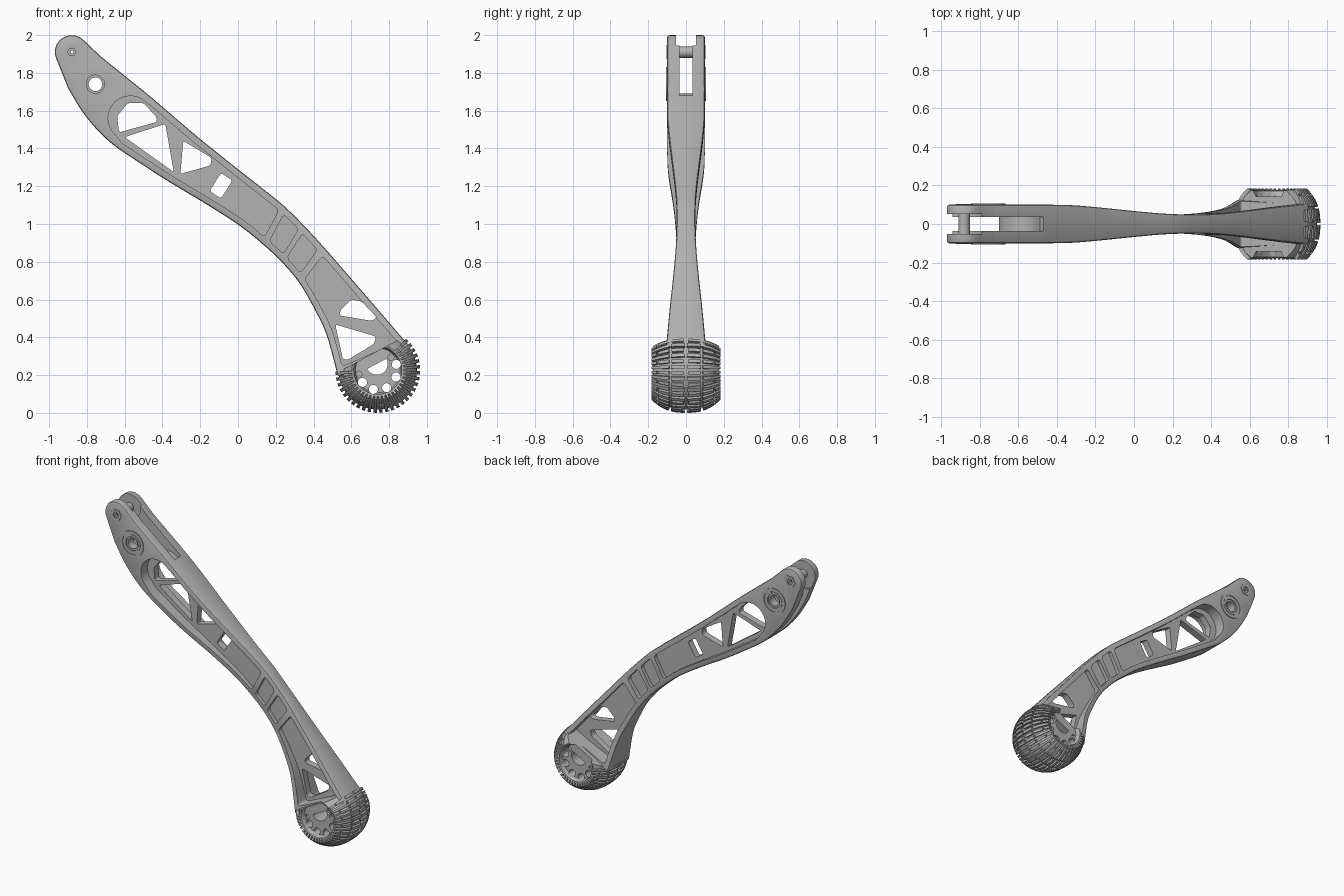
import bpy, bmesh
from math import sin, cos, pi, radians, atan2
from mathutils import Vector

if "Cube" in bpy.data.objects:
    bpy.data.objects.remove(bpy.data.objects["Cube"])

grey = bpy.data.materials.new("plain_grey")
grey.use_nodes = True
grey.diffuse_color = (0.45, 0.45, 0.45, 1)
grey.node_tree.nodes["Principled BSDF"].inputs["Base Color"].default_value = (0.45, 0.45, 0.45, 1)
parts = []


def finish(name, bm):
    bmesh.ops.remove_doubles(bm, verts=bm.verts, dist=1e-5)
    bmesh.ops.recalc_face_normals(bm, faces=bm.faces)
    mesh = bpy.data.meshes.new(name)
    bm.to_mesh(mesh)
    bm.free()
    mesh.materials.append(grey)
    obj = bpy.data.objects.new(name, mesh)
    bpy.context.collection.objects.link(obj)
    parts.append(obj)
    return obj


def circle(c, r, a0=0, a1=360, n=32):
    full = a1 - a0 == 360
    steps = n if full else n + 1
    angles = [radians(a0 + (a1 - a0) * i / n) for i in range(steps)]
    return [(c[0] + r * cos(a), c[1] + r * sin(a)) for a in angles]


def prism(name, pts, y0, y1, rounding=0.0, mirror=False):
    """Outline in x/z extruded along y, with its sharp corners rounded."""
    bm = bmesh.new()
    for side in ((1, -1) if mirror else (1,)):
        rings = [[bm.verts.new((x, side * y, z)) for x, z in pts] for y in (y0, y1)]
        bm.faces.new(rings[0])
        bm.faces.new(rings[1])
        for i in range(len(pts)):
            j = (i + 1) % len(pts)
            bm.faces.new((rings[0][i], rings[0][j], rings[1][j], rings[1][i]))
    if rounding:
        bmesh.ops.recalc_face_normals(bm, faces=bm.faces)
        corners = [e for e in bm.edges if abs(e.verts[0].co.y - e.verts[1].co.y) > 1e-4
                   and e.calc_face_angle(0) > 0.5]
        bmesh.ops.bevel(bm, geom=corners, offset=rounding, segments=4, affect='EDGES', profile=0.5)
    return finish(name, bm)


def lathe(name, profile, c, n=48, mirror=False):
    """Closed (radius, y) profile turned about an axis parallel to y."""
    bm = bmesh.new()
    for side in ((1, -1) if mirror else (1,)):
        rings = [[bm.verts.new((c[0] + r * cos(2 * pi * i / n), side * y, c[1] + r * sin(2 * pi * i / n)))
                  for r, y in profile] for i in range(n)]
        for i in range(n):
            a, b = rings[i], rings[(i + 1) % n]
            for k in range(len(profile)):
                m = (k + 1) % len(profile)
                if profile[k][0] + profile[m][0] > 1e-6:
                    bm.faces.new((a[k], a[m], b[m], b[k]))
    return finish(name, bm)


def carve(target, cutters):
    for cutter in cutters:
        cutter.hide_render = True
        mod = target.modifiers.new("cut", 'BOOLEAN')
        mod.operation, mod.solver, mod.object = 'DIFFERENCE', 'EXACT', cutter
    graph = bpy.context.evaluated_depsgraph_get()
    mesh = bpy.data.meshes.new_from_object(target.evaluated_get(graph))
    target.modifiers.clear()
    target.data = mesh
    for cutter in cutters:
        parts.remove(cutter)
        bpy.data.objects.remove(cutter)


# Arm stations: upper x, z, lower x, z, then half widths of both edges
stations = [(-.73, 1.89, -.90, 1.72, .1, .1), (-.60, 1.785, -.81, 1.575, .1, .1),
            (-.47, 1.68, -.68, 1.435, .1, .1), (-.33, 1.56, -.50, 1.31, .098, .098),
            (-.20, 1.45, -.36, 1.22, .088, .09), (0, 1.29, -.16, 1.10, .068, .07),
            (.14, 1.18, .01, .99, .055, .057), (.25, 1.09, .14, .885, .05, .05),
            (.36, .98, .24, .79, .05, .05), (.47, .86, .33, .68, .056, .057),
            (.60, .71, .41, .54, .07, .07), (.73, .56, .47, .41, .086, .09),
            (.91, .35, .53, .19, .105, .128)]


def at(t):
    """Smooth interpolation between the stations."""
    last = len(stations) - 1
    i = min(int(t), last - 1)
    f = t - i
    p0, p1, p2, p3 = (stations[min(max(k, 0), last)] for k in range(i - 1, i + 3))
    return [0.5 * (2 * b + (c - a) * f + (2 * a - 5 * b + 4 * c - d) * f * f
                   + (3 * b - a - 3 * c + d) * f ** 3) for a, b, c, d in zip(p0, p1, p2, p3)]


# Arm body with rounded tip
tip, eye, pocket_end = (-.88, 1.91), (-.755, 1.74), (-.57, 1.56)
sections = []
for a in (10, 28, 46, 65, 85):
    hi, lo = radians(125 - a), radians(125 + a)
    sections.append((tip[0] + .09 * cos(hi), tip[1] + .09 * sin(hi),
                     tip[0] + .09 * cos(lo), tip[1] + .09 * sin(lo), .1, .1))
sections += [at(i / 6) for i in range(6 * (len(stations) - 1) + 1)]
bm = bmesh.new()
loops = [[bm.verts.new(p) for p in ((ux, -uw, uz), (lx, -lw, lz), (lx, lw, lz), (ux, uw, uz))]
         for ux, uz, lx, lz, uw, lw in sections]
bm.faces.new(loops[0])
bm.faces.new(loops[-1])
for a, b in zip(loops, loops[1:]):
    for k in range(4):
        m = (k + 1) % 4
        bm.faces.new((a[k], a[m], b[m], b[k]))
bmesh.ops.recalc_face_normals(bm, faces=bm.faces)
rim = [e for e in bm.edges if e.calc_face_angle(0) > 0.7]
bmesh.ops.bevel(bm, geom=rim, offset=.012, segments=2, affect='EDGES', profile=0.5)
arm = finish("arm", bm)


# Side pockets leaving a thin web
def pocket(t0, t1, start=()):
    upper, lower = [], []
    count = max(4, int((t1 - t0) * 5))
    for i in range(count + 1):
        ux, uz, lx, lz, _, _ = at(t0 + (t1 - t0) * i / count)
        u, l = Vector((ux, uz)), Vector((lx, lz))
        inset = (l - u).normalized() * .036
        upper.append(tuple(u + inset))
        lower.append(tuple(l - inset))
    return prism("pocket", upper + lower[::-1] + list(start), .024, .4, .018, True)


cutters = [pocket(2.25, 6.85, circle(pocket_end, .118, 225, 55, 14)),
           pocket(7.08, 7.8), pocket(8.0, 8.75), pocket(9.0, 11.75)]

# Windows through the web
windows = [[(-.63, 1.485), (-.64, 1.57), (-.585, 1.64), (-.50, 1.64), (-.43, 1.565), (-.43, 1.54)],
           [(-.60, 1.46), (-.385, 1.53), (-.34, 1.275)],
           [(-.29, 1.44), (-.14, 1.35), (-.145, 1.31), (-.305, 1.265)],
           [(-.09, 1.27), (-.03, 1.23), (-.09, 1.135), (-.15, 1.175)],
           [(.60, .60), (.655, .59), (.735, .505), (.71, .487), (.54, .515), (.54, .54)],
           [(.515, .468), (.73, .405), (.72, .365), (.58, .28), (.555, .285)]]
cutters += [prism("window", w, -.3, .3, .012) for w in windows]

# Fork slot, wider around the tip, and bores
slot = circle(pocket_end, .13, 50, 180, 16) + [(-.70, 1.2), (-1.2, 1.2), (-1.2, 2.2), (-.44, 2.2), (-.44, 1.715)]
cutters += [prism("slot", slot, -.035, .035),
            prism("tip_slot", circle((-.9, 1.93), .115), -.052, .052),
            prism("eye_bore", circle(eye, .06), -.3, .3),
            prism("tip_bore", circle(tip, .024), -.3, .3)]
carve(arm, cutters)

# Bearing rings, pin and hex nuts
lathe("bearing_ring", [(.036, .036), (.036, .094), (.048, .094), (.048, .103), (.064, .103), (.064, .097),
                       (.074, .097), (.074, .105), (.09, .105), (.09, .036)], eye, mirror=True)
lathe("pin", [(.008, -.096), (.03, -.096), (.03, .096), (.008, .096)], tip, 24)
lathe("hex_nut", [(.022, .09), (.022, .104), (.043, .104), (.043, .09)], tip, 6, True)

# Foot: turned drum with recessed faces, cut flat at the ledge
foot_c = (.74, .225)
ledge = Vector((.705, .31))
along, up = Vector((.88, .47)), Vector((-.47, .88))


def rim_radius(y):
    return .207 - .07 * (abs(y) / .175) ** 2.6


rim_ys = [-.175 + .35 * i / 20 for i in range(21)]
foot = lathe("foot", [(0, -.143), (.118, -.143), (.128, -.172)] + [(rim_radius(y), y) for y in rim_ys]
             + [(.128, .172), (.118, .143), (0, .143)], foot_c, 72)
cutters = [prism("ledge_cut", [tuple(ledge + along * a + up * b) for a, b in
                               ((-.5, 0), (.5, 0), (.5, .5), (-.5, .5))], -.4, .4)]
for a in (-142, -103, -63, -20, 18):
    c = circle(foot_c, .103, a, a + 1, 1)[0]
    cutters.append(prism("foot_hole", circle(c, .024, n=20), -.3, .3))
cutters.append(prism("half_moon", circle((.735, .26), .058, -152, 28, 16), -.3, .3, .006))
for c in ((.64, .205), (.81, .295)):
    cutters.append(prism("small_recess", circle(c, .016, n=16), .13, .3, 0, True))
carve(foot, cutters)

# Tread bars following the drum surface
bm = bmesh.new()


def tread(angle, y0, y1, half=radians(2.4)):
    rows = []
    for i in range(5):
        y = y0 + (y1 - y0) * i / 4
        r = rim_radius(y)
        rows.append([bm.verts.new((foot_c[0] + rr * cos(angle + s * half), yy, foot_c[1] + rr * sin(angle + s * half)))
                     for rr, yy, s in ((r - .01, y, -1), (r + .018, y * 1.05, -1),
                                       (r + .018, y * 1.05, 1), (r - .01, y, 1))])
    bm.faces.new(rows[0])
    bm.faces.new(rows[-1])
    for a, b in zip(rows, rows[1:]):
        for k in range(4):
            m = (k + 1) % 4
            bm.faces.new((a[k], a[m], b[m], b[k]))


count = 28
for i in range(count):
    angle = radians(46 - 222 * i / (count - 1))
    for s in (1, -1):
        if i % 2:
            tread(angle, s * .004, s * .076)
            tread(angle, s * .086, s * .175)
        else:
            tread(angle, s * .012, s * .072)
            tread(angle, s * .086, s * .14)
            tread(angle, s * .148, s * .175)
finish("foot_tread", bm)

# Smooth shading with sharp edges kept
bpy.ops.object.select_all(action='DESELECT')
for obj in parts:
    obj.select_set(True)
bpy.context.view_layer.objects.active = arm
bpy.ops.object.shade_smooth_by_angle(angle=radians(30))
